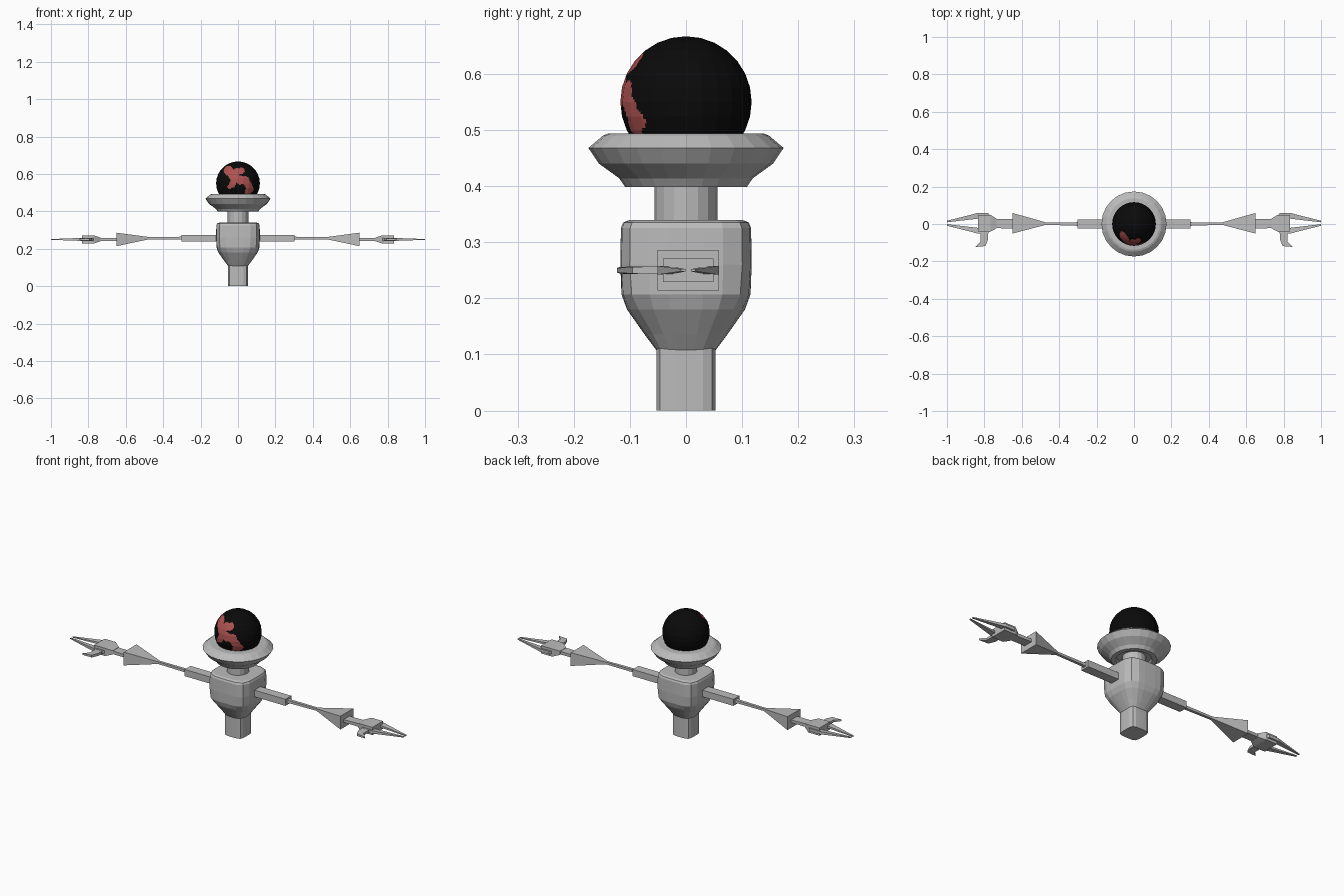
import bpy, bmesh, math
from mathutils import Vector

if "Cube" in bpy.data.objects:
    bpy.data.objects.remove(bpy.data.objects["Cube"])


def material(name, rgb):
    m = bpy.data.materials.new(name)
    m.diffuse_color = (*rgb, 1)
    m.use_nodes = True
    m.node_tree.nodes["Principled BSDF"].inputs["Base Color"].default_value = m.diffuse_color
    return m


GREY = material("light_grey", (0.5, 0.5, 0.5))
BLACK = material("black", (0.003, 0.003, 0.003))
RED = material("dull_red", (0.42, 0.085, 0.08))


def finish(name, bm, mats=(GREY,), mirror=False):
    bmesh.ops.recalc_face_normals(bm, faces=bm.faces[:])
    me = bpy.data.meshes.new(name)
    bm.to_mesh(me)
    bm.free()
    for m in mats:
        me.materials.append(m)
    ob = bpy.data.objects.new(name, me)
    bpy.context.collection.objects.link(ob)
    if mirror:
        ob.modifiers.new("Mirror", 'MIRROR').use_mirror_merge = False
    return ob


def loft(name, rings, mirror=False):
    """Skin a list of equal-length point rings and cap both ends."""
    bm = bmesh.new()
    vs = [[bm.verts.new(p) for p in r] for r in rings]
    n = len(vs[0])
    for a, b in zip(vs, vs[1:]):
        for i in range(n):
            j = (i + 1) % n
            bm.faces.new((a[i], a[j], b[j], b[i]))
    bm.faces.new(vs[0])
    bm.faces.new(vs[-1])
    return finish(name, bm, mirror=mirror)


def section(r, z, power=2, n=24):
    """Superellipse ring: power 2 is a circle, higher is squarer."""
    pts = []
    for i in range(n):
        c, s = math.cos(2 * math.pi * i / n), math.sin(2 * math.pi * i / n)
        k = r / (abs(c) ** power + abs(s) ** power) ** (1 / power)
        pts.append((c * k, s * k, z))
    return pts


def beam(name, stations):
    """Rectangular bar along x: (x, centre y, centre z, half y, half z)."""
    return loft(name, [[(x, y - a, z - b), (x, y + a, z - b), (x, y + a, z + b), (x, y - a, z + b)]
                       for x, y, z, a, b in stations], mirror=True)


def plate(name, outline, z=0.25):
    """Flat plate from (x, y, half thickness) points."""
    return loft(name, [[(x, y, z + s * h) for x, y, h in outline] for s in (-1, 1)], mirror=True)


# Square pedestal, torso and neck
loft("pedestal", [section(0.053, z, 5) for z in (0, 0.115)])
loft("torso", [section(r, z, p) for r, z, p in (
    (0.053, 0.108, 4), (0.074, 0.136, 3), (0.105, 0.18, 3.2), (0.115, 0.207, 4),
    (0.117, 0.26, 4.5), (0.116, 0.325, 4.5), (0.112, 0.335, 4.5), (0.1, 0.34, 4.5))])
loft("neck", [section(0.056, z, 2, 16) for z in (0.335, 0.415)])

# Flared collar with a recessed underside
loft("collar", [section(r, z) for r, z in (
    (0.05, 0.412), (0.08, 0.412), (0.085, 0.398), (0.108, 0.398), (0.119, 0.414),
    (0.155, 0.44), (0.174, 0.468), (0.148, 0.49), (0.138, 0.494), (0.09, 0.494))])

# Ball head: facets are cut finely so the red front blotch can follow a rule
C, R = Vector((0, 0, 0.55)), 0.117
bm = bmesh.new()
bmesh.ops.create_uvsphere(bm, u_segments=24, v_segments=14, radius=R)
front = [e for e in bm.edges if all(v.co.y < 0.01 for v in e.verts)]
bmesh.ops.subdivide_edges(bm, edges=front, cuts=5, use_grid_fill=True)
bmesh.ops.translate(bm, vec=C, verts=bm.verts[:])
BLOTS = [(-0.05, 0.617, 0.026), (-0.03, 0.595, 0.024), (-0.005, 0.612, 0.02), (0.018, 0.617, 0.018),
         (-0.015, 0.575, 0.024), (0.012, 0.567, 0.024), (0.04, 0.564, 0.023), (-0.03, 0.545, 0.018),
         (-0.045, 0.532, 0.012), (0.055, 0.54, 0.02), (0.064, 0.52, 0.02), (0.052, 0.504, 0.016)]
for f in bm.faces:
    p = f.calc_center_median()
    if p.y < 0 and any((p.x - x) ** 2 + (p.z - z) ** 2 < r * r for x, z, r in BLOTS):
        f.material_index = 1
finish("ball_head", bm, (BLACK, RED))

# Arms: shoulder bar, thin rod, wedge-shaped cuff
beam("shoulder_bar", [(0.09, 0, 0.257, 0.025, 0.018), (0.302, 0, 0.257, 0.025, 0.018)])
beam("forearm_rod", [(0.29, 0, 0.257, 0.014, 0.01), (0.315, 0, 0.257, 0.008, 0.007),
                     (0.49, 0.002, 0.257, 0.007, 0.006)])
beam("cuff", [(0.47, 0.002, 0.257, 0.006, 0.005), (0.65, 0.004, 0.25, 0.055, 0.036)])

# Hands: wrist, palm, two long claws and a hooked thumb
beam("wrist", [(0.64, 0.002, 0.25, 0.026, 0.007), (0.75, 0.002, 0.25, 0.024, 0.009)])
beam("palm", [(0.735, 0.003, 0.25, 0.026, 0.01), (0.768, 0.004, 0.25, 0.045, 0.021),
              (0.835, 0.004, 0.25, 0.045, 0.021)])
for label, s in (("back", 1), ("front", -1)):
    plate(label + "_claw", [(x, 0.004 + s * y, h) for x, y, h in (
        (0.765, 0.035, 0.007), (0.78, 0.055, 0.008), (0.835, 0.055, 0.008),
        (1.0, 0.013, 0.002), (1.0, 0.005, 0.002), (0.84, 0.024, 0.006))])
plate("thumb", [(0.78, -0.035, 0.007), (0.78, -0.082, 0.007), (0.795, -0.118, 0.006),
                (0.848, -0.123, 0.004), (0.82, -0.095, 0.006), (0.82, -0.035, 0.007)])
